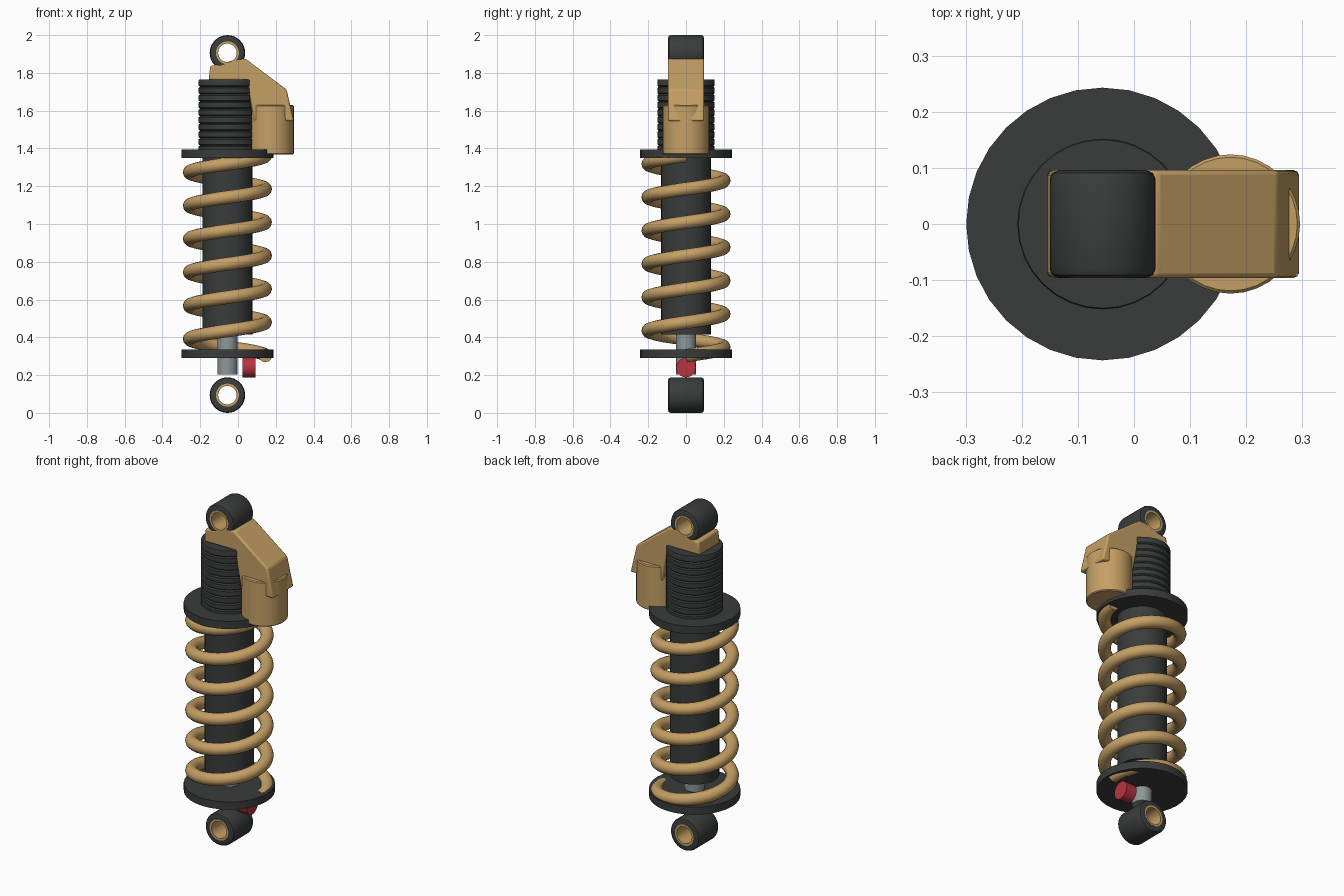
import bpy, bmesh
from math import sin, cos, pi, tau, radians
from mathutils import Matrix, Vector

if "Cube" in bpy.data.objects:
    bpy.data.objects.remove(bpy.data.objects["Cube"])

AX = -0.056  # x of the damper axis


def material(name, rgb):
    m = bpy.data.materials.new(name)
    m.diffuse_color = (*rgb, 1)
    m.use_nodes = True
    m.node_tree.nodes["Principled BSDF"].inputs["Base Color"].default_value = m.diffuse_color
    return m


DARK = material("dark", (0.042, 0.046, 0.045))
TAN = material("tan", (0.56, 0.35, 0.13))
STEEL = material("steel", (0.27, 0.31, 0.32))
RED = material("red", (0.48, 0.035, 0.05))


def finish(name, bm, mat, smooth=True):
    bmesh.ops.recalc_face_normals(bm, faces=bm.faces)
    me = bpy.data.meshes.new(name)
    bm.to_mesh(me)
    bm.free()
    me.materials.append(mat)
    ob = bpy.data.objects.new(name, me)
    bpy.context.collection.objects.link(ob)
    if smooth:
        bpy.ops.object.select_all(action='DESELECT')
        ob.select_set(True)
        bpy.context.view_layer.objects.active = ob
        bpy.ops.object.shade_smooth_by_angle(angle=radians(35))
    return ob


def lathe(name, profile, mat, loc=(AX, 0, 0), axis='Z', seg=32, closed=False):
    """Revolve (radius, height) points; open profiles get end caps."""
    bm = bmesh.new()
    rot = {'Z': Matrix(), 'Y': Matrix.Rotation(-pi / 2, 4, 'X'),
           'X': Matrix.Rotation(pi / 2, 4, 'Y')}[axis]
    mat4 = Matrix.Translation(loc) @ rot
    rings = [[bm.verts.new(mat4 @ Vector((r * cos(tau * i / seg), r * sin(tau * i / seg), h)))
              for i in range(seg)] for r, h in profile]
    pairs = list(zip(rings, rings[1:]))
    if closed:
        pairs.append((rings[-1], rings[0]))
    else:
        bm.faces.new(rings[0])
        bm.faces.new(rings[-1])
    for a, b in pairs:
        for i in range(seg):
            j = (i + 1) % seg
            bm.faces.new((a[i], a[j], b[j], b[i]))
    return finish(name, bm, mat)


# Mounting eyes with bushings
for label, z in (("lower", 0.094), ("upper", 1.906)):
    w, r, c = 0.095, 0.094, 0.014
    lathe(label + "_eye", [(0.058, -w), (r - c, -w), (r - c * 0.3, -w + c * 0.3), (r, -w + c),
                           (r, w - c), (r - c * 0.3, w - c * 0.3), (r - c, w), (0.058, w)],
          DARK, (AX, 0, z), 'Y', closed=True)
    w = 0.096
    lathe(label + "_bushing", [(0.049, -w), (0.061, -w), (0.061, w), (0.049, w)],
          TAN, (AX, 0, z), 'Y', closed=True)

# Damper body, rod and spring seats
lathe("damper_body", [(0.132, 0.415), (0.132, 1.40)], DARK)
lathe("piston_rod", [(0.053, 0.203), (0.053, 0.45)], STEEL)
for label, z in (("lower", 0.29), ("upper", 1.35)):
    lathe(label + "_spring_seat", [(0.243, z), (0.243, z + 0.045)], DARK)

# Threaded sleeve
thread, pitch, z0 = [(0.145, 1.37)], 0.0388, 1.377
for i in range(10):
    z = z0 + i * pitch
    thread += [(0.145, z), (0.152, z + 0.006), (0.152, z + pitch - 0.006), (0.145, z + pitch)]
lathe("threaded_sleeve", thread[:-1] + [(0.150, z0 + 10 * pitch)], DARK)

# Coil spring: round wire swept along a helix
bm = bmesh.new()
turns, per, sides, R, wire = 6, 40, 12, 0.201, 0.035
rings = []
for k in range(turns * per + 1):
    a = tau * k / per
    out = Vector((cos(a), sin(a), 0))
    tangent = Vector((-sin(a) * R, cos(a) * R, 0.1765 / tau)).normalized()
    up = out.cross(tangent)
    centre = Vector((AX, 0, 0.303 + 0.1765 * k / per)) + out * R
    rings.append([bm.verts.new(centre + wire * (out * cos(tau * s / sides) + up * sin(tau * s / sides)))
                  for s in range(sides)])
for a, b in zip(rings, rings[1:]):
    for s in range(sides):
        t = (s + 1) % sides
        bm.faces.new((a[s], a[t], b[t], b[s]))
bm.faces.new(rings[0])
bm.faces.new(rings[-1])
finish("coil_spring", bm, TAN)

# Rebound knob
lathe("adjuster_knob", [(0.052, 0.025), (0.052, 0.093)], RED, (0, 0, 0.24), 'X', seg=24)

# Reservoir
lathe("reservoir", [(0.119, 1.368), (0.124, 1.373), (0.124, 1.625), (0.119, 1.63)],
      TAN, (0.172, 0, 0))

# Bracket joining the damper head to the reservoir
outline = [(-0.155, 1.762), (-0.147, 1.838), (-0.09, 1.846), (0.0, 1.875), (0.04, 1.875),
           (0.257, 1.712), (0.296, 1.545), (0.245, 1.545), (0.232, 1.615),
           (0.14, 1.615), (0.13, 1.545), (0.085, 1.545), (0.045, 1.762)]
bm = bmesh.new()
face = bm.faces.new([bm.verts.new((x, -0.096, z)) for x, z in outline])
ext = bmesh.ops.extrude_face_region(bm, geom=[face])
bmesh.ops.translate(bm, vec=(0, 0.192, 0),
                    verts=[v for v in ext["geom"] if isinstance(v, bmesh.types.BMVert)])
bracket = finish("reservoir_bracket", bm, TAN)
bev = bracket.modifiers.new("bevel", 'BEVEL')
bev.width, bev.segments, bev.limit_method = 0.009, 2, 'ANGLE'
bev.angle_limit = radians(30)
